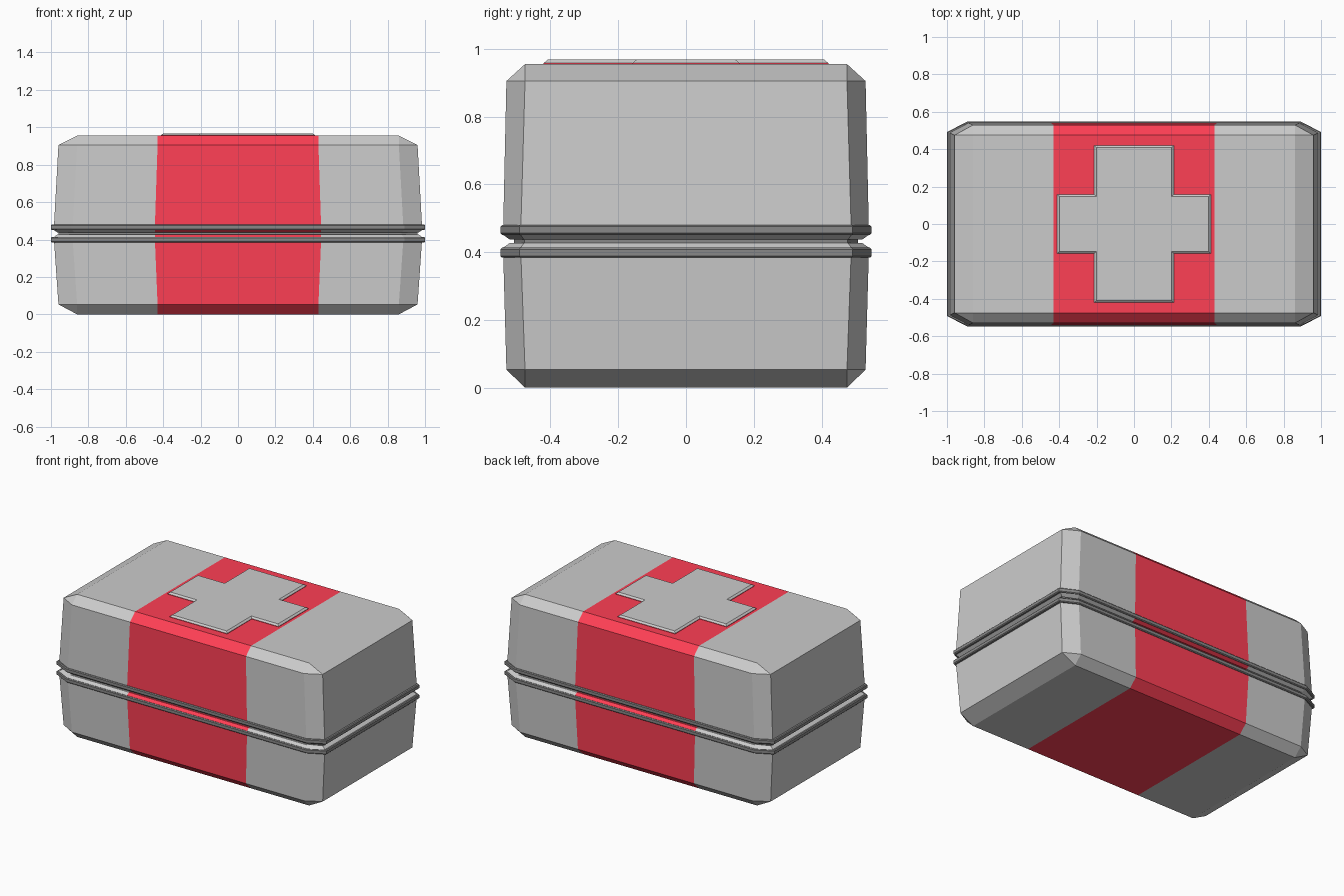
import bpy, bmesh

if "Cube" in bpy.data.objects:
    bpy.data.objects.remove(bpy.data.objects["Cube"])


def material(name, color):
    m = bpy.data.materials.new(name)
    m.diffuse_color = (*color, 1)
    m.use_nodes = True
    m.node_tree.nodes["Principled BSDF"].inputs["Base Color"].default_value = m.diffuse_color
    return m


RED = material("red", (1.0, 0.05, 0.09))
DARK = material("dark_trim", (0.25, 0.25, 0.25))
GREY = material("grey", (0.8, 0.8, 0.8))


def finish(name, bm, mats):
    bmesh.ops.recalc_face_normals(bm, faces=bm.faces)
    me = bpy.data.meshes.new(name)
    bm.to_mesh(me)
    bm.free()
    for m in mats:
        me.materials.append(m)
    ob = bpy.data.objects.new(name, me)
    bpy.context.collection.objects.link(ob)
    return ob


def ring(bm, x, y, cx, cy, z, band):
    """Chamfered rectangle with stripe points on the front and back sides."""
    half = [(-band, -y), (band, -y), (cx, -y), (x, -cy), (x, cy), (cx, y)]
    return [bm.verts.new((px * s, py * s, z)) for s in (1, -1) for px, py in half]


def bridge(bm, a, b):
    n = len(a)
    return [bm.faces.new((a[i], a[(i + 1) % n], b[(i + 1) % n], b[i])) for i in range(n)]


def shell(name, rows):
    """Half of the case: stacked rings, capped, with the red stripe around it."""
    bm = bmesh.new()
    rings = [ring(bm, *r) for r in rows]
    for a, b in zip(rings, rings[1:]):
        for i, f in enumerate(bridge(bm, a, b)):
            f.material_index = int(i in (0, 6))
    for r in (rings[0], rings[-1]):
        bm.faces.new((r[0], r[1], r[6], r[7])).material_index = 1
        bm.faces.new(r[1:7])
        bm.faces.new(r[7:] + r[:1])
    bmesh.ops.remove_doubles(bm, verts=bm.verts, dist=1e-5)
    return finish(name, bm, [GREY, RED])


def case_half(name, z_out, z_edge, z_rim, z_lip):
    shell(name, [
        (0.86, 0.475, 0.86, 0.475, z_out, 0.43),
        (0.96, 0.53, 0.86, 0.475, z_edge, 0.43),
        (0.985, 0.54, 0.885, 0.488, z_rim, 0.445),
        (0.965, 0.52, 0.875, 0.478, z_lip, 0.445),
    ])


case_half("case_bottom", 0, 0.053, 0.413, 0.427)
case_half("case_lid", 0.955, 0.905, 0.451, 0.437)


def trim(name, profile):
    """Closed profile of (offset, z) swept around the chamfered outline."""
    bm = bmesh.new()
    rings = [ring(bm, 1 + d, 0.548 + d, 0.89 + d * 0.4, 0.492 + d * 0.4, z, 0.445)
             for d, z in profile]
    for a, b in zip(rings, rings[1:] + rings[:1]):
        bridge(bm, a, b)
    return finish(name, bm, [DARK])


# Raised trims on either side of the seam, and the recessed seal
for name, z0, z1 in (("lower_trim", 0.384, 0.413), ("upper_trim", 0.451, 0.48)):
    b = 0.005
    trim(name, [(-0.03, z0), (-b, z0), (0, z0 + b), (0, z1 - b), (-b, z1), (-0.03, z1)])
trim("seal", [(-0.08, 0.42), (-0.04, 0.42), (-0.04, 0.444), (-0.08, 0.444)])


# Raised cross on a thin red backing
def cross(name, levels, mat):
    bm = bmesh.new()
    rings = []
    for d, z in levels:
        w, l, a, h = 0.213 - d, 0.42 - d, 0.411 - d, 0.158 - d
        pts = [(a, -h), (a, h), (w, h), (w, l), (-w, l), (-w, h)]
        rings.append([bm.verts.new((x * s, y * s, z)) for s in (1, -1) for x, y in pts])
    for p, q in zip(rings, rings[1:]):
        bridge(bm, p, q)
    bm.faces.new(rings[0])
    bm.faces.new(rings[-1])
    finish(name, bm, [mat])


cross("cross_backing", [(0, 0.95), (0, 0.958)], RED)
cross("cross", [(0, 0.958), (0.012, 0.968)], GREY)
